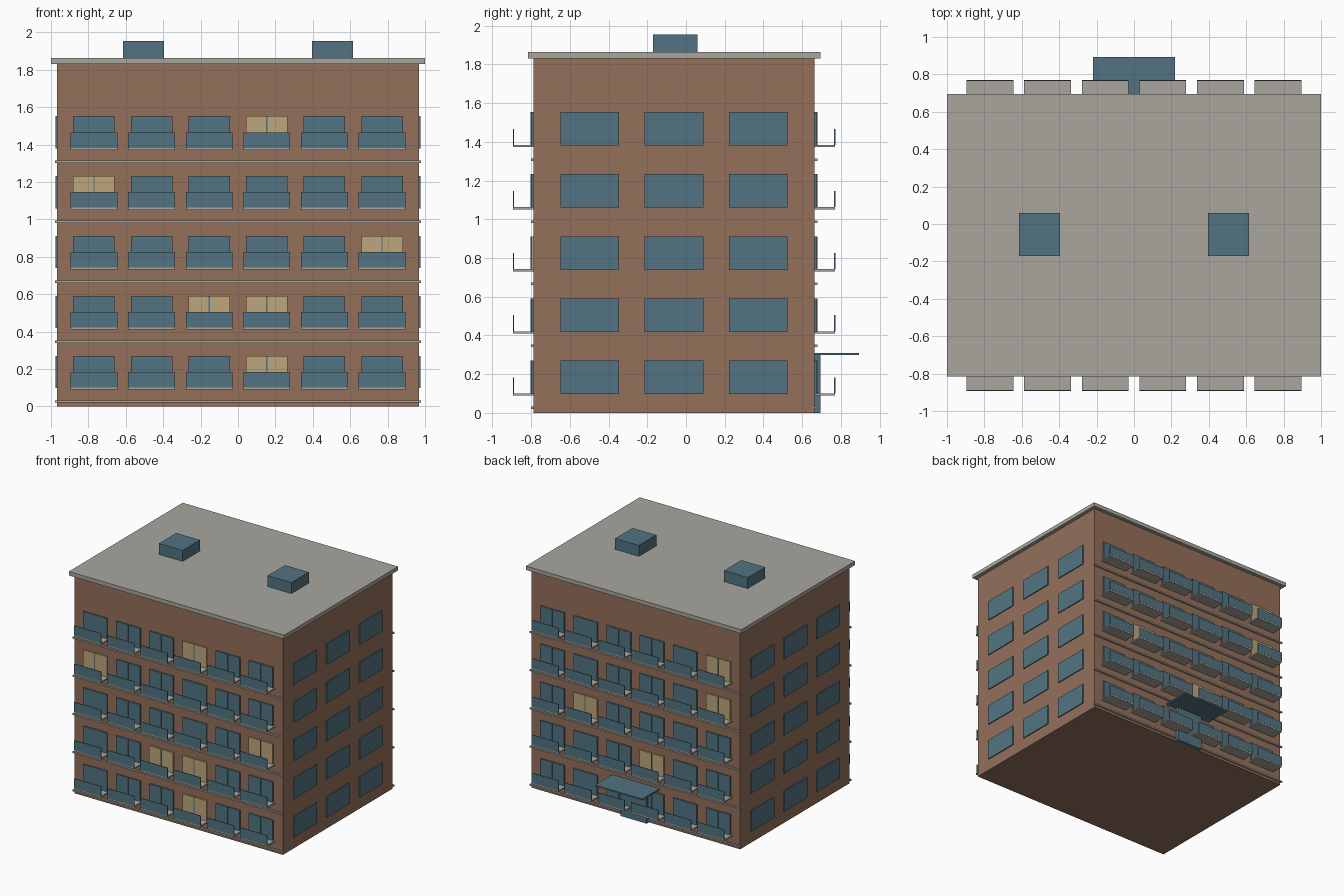
import bpy
import bmesh
from mathutils import Matrix, Vector

cube = bpy.data.objects.get("Cube")
if cube:
    bpy.data.objects.remove(cube, do_unlink=True)


def make_material(name, hex_code):
    srgb = [int(hex_code[i:i + 2], 16) / 255 for i in (0, 2, 4)]
    colour = [((c + 0.055) / 1.055) ** 2.4 for c in srgb] + [1.0]
    mat = bpy.data.materials.new(name)
    mat.use_nodes = True
    mat.diffuse_color = colour
    mat.node_tree.nodes["Principled BSDF"].inputs["Base Color"].default_value = colour
    return mat


BRICK = make_material("brick brown", "94705A")
STONE = make_material("concrete grey", "A8A69E")
TEAL = make_material("slate teal", "527482")
LIT = make_material("lit window", "BDA67C")


def boxes(name, mat, extents):
    """One object made of boxes, each given as (x0, x1, y0, y1, z0, z1)."""
    bm = bmesh.new()
    for x0, x1, y0, y1, z0, z1 in extents:
        centre = Vector((x0 + x1, y0 + y1, z0 + z1)) / 2
        size = (abs(x1 - x0), abs(y1 - y0), abs(z1 - z0), 1)
        bmesh.ops.create_cube(bm, size=1, matrix=Matrix.Translation(centre) @ Matrix.Diagonal(size))
    mesh = bpy.data.meshes.new(name)
    bm.to_mesh(mesh)
    bm.free()
    mesh.materials.append(mat)
    obj = bpy.data.objects.new(name, mesh)
    bpy.context.collection.objects.link(obj)
    return obj


HALF = 0.968                      # half width of the walls
FRONT, BACK = -0.787, 0.664       # wall planes
FLOORS = [0.09 + 0.3205 * i for i in range(5)]
COLUMNS = [0.308 * (i - 2.5) for i in range(6)]

# Main block, roof slab and roof housings
boxes("walls", BRICK, [(-HALF, HALF, FRONT, BACK, 0, 1.835)])
boxes("roof_slab", STONE, [(-1, 1, -0.815, 0.695, 1.83, 1.863)])
boxes("roof_housings", TEAL, [(x - 0.11, x + 0.11, -0.17, 0.06, 1.86, 1.955) for x in (-0.505, 0.505)])

# Lit rooms as (floor, column) pairs
LIT_ROOMS = {
    "front": {(4, 3), (3, 0), (2, 5), (1, 2), (1, 3), (0, 3)},
    "back": {(4, 0), (3, 0), (2, 4), (1, 2)},
}

# Balcony facades
for side, wall, out in (("front", FRONT, -1), ("back", BACK, 1)):
    bands, slabs, rails, posts = [], [], [], []
    panes = {True: [], False: []}
    for f, z in enumerate(FLOORS):
        bands.append((-0.978, 0.978, wall, wall + out * 0.014, z - 0.07, z - 0.058))
        for c, x in enumerate(COLUMNS):
            slabs.append((x - 0.125, x + 0.125, wall, wall + out * 0.106, z, z + 0.011))
            rails.append((x - 0.125, x + 0.125, wall + out * 0.101, wall + out * 0.107, z + 0.011, z + 0.094))
            posts.append((x - 0.003, x + 0.003, wall, wall + out * 0.016, z + 0.011, z + 0.181))
            lit = (f, c) in LIT_ROOMS[side]
            for s in (-1, 1):
                panes[lit].append((x + s * 0.003, x + s * 0.111, wall, wall + out * 0.012, z + 0.011, z + 0.181))
    boxes(side + "_floor_bands", STONE, bands)
    boxes(side + "_balcony_slabs", STONE, slabs)
    boxes(side + "_balcony_rails", TEAL, rails)
    boxes(side + "_window_posts", TEAL, posts)
    boxes(side + "_dark_windows", TEAL, panes[False])
    boxes(side + "_lit_windows", LIT, panes[True])

# Side windows
for side, s in (("left", 1), ("right", -1)):
    boxes(side + "_side_windows", TEAL, [
        (s * HALF, s * (HALF + 0.008), y - 0.152, y + 0.152, z + 0.008, z + 0.181)
        for z in FLOORS for y in (-0.497, -0.062, 0.373)])

# Rear entrance
boxes("entrance_door", TEAL, [(-0.12, 0.12, BACK, 0.694, 0, 0.3)])
boxes("entrance_canopy", TEAL, [(-0.22, 0.22, BACK, 0.893, 0.298, 0.31)])
